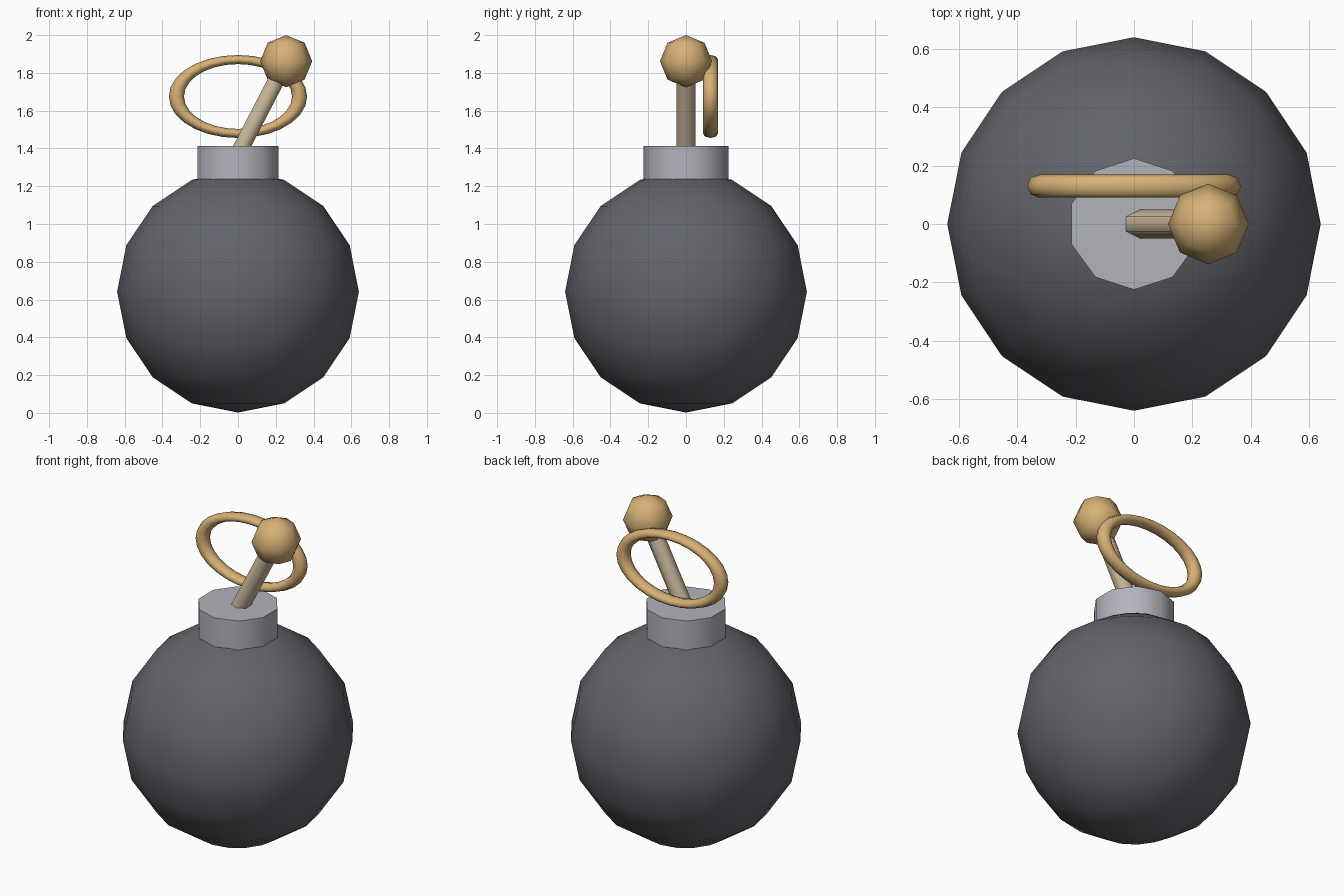
import bpy
import math
from mathutils import Vector

if "Cube" in bpy.data.objects:
    bpy.data.objects.remove(bpy.data.objects["Cube"])


def material(name, rgb):
    m = bpy.data.materials.new(name)
    m.diffuse_color = (*rgb, 1.0)
    m.use_nodes = True
    m.node_tree.nodes["Principled BSDF"].inputs["Base Color"].default_value = m.diffuse_color
    return m


def finish(name, mat):
    """Name, colour and smooth the part that was just added."""
    ob = bpy.context.object
    ob.name = name
    ob.data.materials.append(mat)
    bpy.ops.object.transform_apply(location=False, rotation=True, scale=True)
    bpy.ops.object.shade_smooth_by_angle(angle=math.radians(70))
    return ob


dark = material("dark_iron", (0.125, 0.125, 0.147))
grey = material("light_steel", (0.45, 0.45, 0.50))
gold = material("gold", (0.68, 0.44, 0.18))
cord = material("pale_cord", (0.60, 0.48, 0.33))

# Round body
bpy.ops.mesh.primitive_uv_sphere_add(segments=16, ring_count=8, radius=0.64,
                                     location=(0, 0, 0.642))
finish("body", dark)

# Ten-sided neck, sunk slightly into the body
bpy.ops.mesh.primitive_cylinder_add(vertices=10, radius=0.225, depth=0.22,
                                    location=(0, 0, 1.302))
finish("neck", grey)

# Leaning fuse, from inside the neck up to the tip
tip = Vector((0.255, 0, 1.862))
base = Vector((0.022, 0, 1.412))
axis = (tip - base).normalized()
base -= axis * 0.05
bpy.ops.mesh.primitive_cylinder_add(vertices=6, radius=0.05,
                                    depth=(tip - base).length,
                                    location=(tip + base) / 2,
                                    rotation=(0, math.atan2(axis.x, axis.z), 0))
finish("fuse", cord)

# Ball on the fuse end
bpy.ops.mesh.primitive_uv_sphere_add(segments=8, ring_count=4, radius=0.138,
                                     location=tip)
finish("fuse_tip", gold)

# Upright pull ring behind the fuse, squashed in height
bpy.ops.mesh.primitive_torus_add(major_segments=28, minor_segments=8,
                                 major_radius=0.326, minor_radius=0.04,
                                 location=(0, 0.13, 1.675),
                                 rotation=(math.pi / 2, 0, 0))
bpy.context.object.scale = (1, 0.6, 1)
finish("pull_ring", gold)
